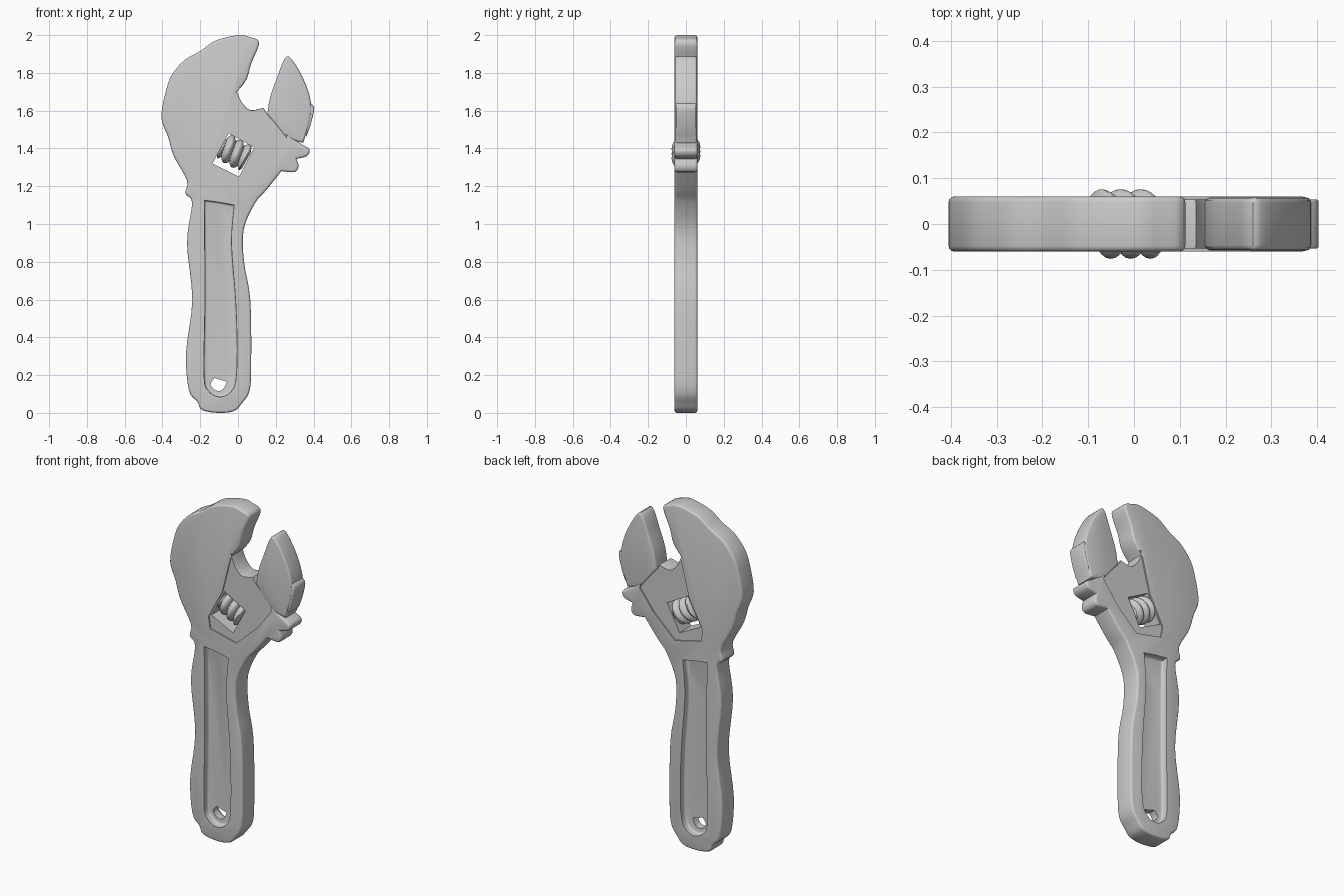
import bpy, bmesh, math
from mathutils import Vector

if "Cube" in bpy.data.objects:
    bpy.data.objects.remove(bpy.data.objects["Cube"])


def smooth_outline(pts, steps=4):
    """Catmull-Rom through (x, z) points; a third value marks a sharp corner."""
    out, n = [], len(pts)
    for i in range(n):
        a, b = pts[i], pts[(i + 1) % n]
        p1, p2 = Vector(a[:2]), Vector(b[:2])
        p0 = p1 if len(a) > 2 else Vector(pts[i - 1][:2])
        p3 = p2 if len(b) > 2 else Vector(pts[(i + 2) % n][:2])
        for k in range(steps):
            t = k / steps
            out.append(0.5 * (2 * p1 + (p2 - p0) * t + (2 * p0 - 5 * p1 + 4 * p2 - p3) * t * t
                              + (3 * p1 - p0 - 3 * p2 + p3) * t ** 3))
    return out


def prism(name, pts, y0, y1, bevel=0.0):
    """Extrude an outline from y0 to y1, rounding both rims."""
    bm = bmesh.new()
    face = bm.faces.new([bm.verts.new((p[0], y0, p[1])) for p in pts])
    geo = bmesh.ops.extrude_face_region(bm, geom=[face])["geom"]
    top = [g for g in geo if isinstance(g, bmesh.types.BMVert)]
    bmesh.ops.translate(bm, verts=top, vec=(0, y1 - y0, 0))
    bmesh.ops.recalc_face_normals(bm, faces=bm.faces)
    if bevel:
        rims = [e for e in bm.edges if abs(e.verts[0].co.y - e.verts[1].co.y) < 1e-6]
        bmesh.ops.bevel(bm, geom=rims, offset=bevel, segments=3, profile=0.5,
                        affect='EDGES', clamp_overlap=False)
    return finish(name, bm)


def finish(name, bm):
    me = bpy.data.meshes.new(name)
    bm.to_mesh(me)
    bm.free()
    ob = bpy.data.objects.new(name, me)
    bpy.context.collection.objects.link(ob)
    return ob


def select(ob):
    bpy.ops.object.select_all(action='DESELECT')
    ob.select_set(True)
    bpy.context.view_layer.objects.active = ob


def cut(ob, cutter):
    cutter.hide_render = True
    mod = ob.modifiers.new("cut", 'BOOLEAN')
    mod.operation, mod.solver, mod.object = 'DIFFERENCE', 'EXACT', cutter
    select(ob)
    bpy.ops.object.modifier_apply(modifier=mod.name)
    bpy.data.objects.remove(cutter)


# Body: handle, neck and fixed jaw
body = prism("handle_and_fixed_jaw", smooth_outline([
    (-0.10, 0.0), (-0.02, 0.01), (0.02, 0.05), (0.062, 0.12), (0.07, 0.28), (0.065, 0.6),
    (0.032, 0.8), (0.03, 0.97), (0.09, 1.11), (0.15, 1.18), (0.23, 1.28, 1),
    (0.30, 1.275), (0.32, 1.305), (0.31, 1.345, 1), (0.365, 1.36), (0.378, 1.395),
    (0.34, 1.42, 1), (0.27, 1.47), (0.165, 1.57), (0.135, 1.615, 1), (0.065, 1.603),
    (0.02, 1.645), (-0.005, 1.70, 1), (0.045, 1.765), (0.07, 1.85), (0.112, 1.96),
    (0.06, 1.99), (0.0, 2.0), (-0.12, 1.97), (-0.20, 1.915), (-0.28, 1.87), (-0.35, 1.79),
    (-0.385, 1.69), (-0.405, 1.56), (-0.37, 1.46), (-0.34, 1.36), (-0.27, 1.23),
    (-0.278, 1.16), (-0.243, 1.11), (-0.27, 0.9), (-0.242, 0.6), (-0.275, 0.32),
    (-0.26, 0.12), (-0.215, 0.06), (-0.19, 0.015)]), -0.06, 0.06, 0.012)

# Handle pockets and shallow neck recess on both sides
pocket = smooth_outline([
    (-0.178, 1.125, 1), (-0.10, 1.115), (-0.02, 1.10, 1), (-0.035, 0.9), (-0.013, 0.6),
    (-0.005, 0.35), (-0.012, 0.17), (-0.045, 0.105), (-0.10, 0.085), (-0.155, 0.115),
    (-0.18, 0.2), (-0.175, 0.6)])
neck = [(0.0, 1.72), (-0.06, 1.48), (-0.15, 1.31), (-0.14, 1.24), (0.03, 1.20),
        (0.17, 1.33), (0.26, 1.45), (0.2, 1.72)]
for s in (-1, 1):
    cut(body, prism("pocket_cutter", pocket, s * 0.022, s * 0.09, 0.012))
    cut(body, prism("neck_cutter", neck, s * 0.053, s * 0.09))

# Through openings: adjuster window and hanging hole
cut(body, prism("window_cutter", [(-0.05, 1.48), (0.085, 1.405), (0.005, 1.25),
                                  (-0.135, 1.32)], -0.1, 0.1))
cut(body, prism("hole_cutter", smooth_outline([
    (-0.145, 0.15), (-0.125, 0.185, 1), (-0.058, 0.165, 1), (-0.08, 0.125),
    (-0.115, 0.118)]), -0.1, 0.1))

# Sliding jaw
jaw = prism("sliding_jaw", smooth_outline([
    (0.155, 1.58, 1), (0.17, 1.67), (0.205, 1.77), (0.25, 1.88), (0.29, 1.865),
    (0.35, 1.76), (0.385, 1.65), (0.382, 1.55), (0.345, 1.43, 1), (0.26, 1.45, 1)]),
    -0.058, 0.058, 0.012)

# Slide rail on the outer edge of the jaw
rail = prism("jaw_rail", smooth_outline([
    (0.36, 1.46, 1), (0.383, 1.52), (0.403, 1.61), (0.385, 1.64, 1), (0.355, 1.56)]),
    -0.054, 0.054, 0.006)

# Adjusting worm screw: a helical ridged cylinder
bm = bmesh.new()
axis, side = Vector((0.87, 0, -0.49)), Vector((0.49, 0, 0.87))
centre, rows, cols = Vector((-0.018, 0, 1.378)), 48, 32
rings = []
for i in range(rows + 1):
    t = i / rows
    ring = []
    for j in range(cols):
        a = 2 * math.pi * j / cols
        r = 0.05 + 0.026 * abs(math.sin(math.pi * 3 * t + a / 2)) ** 0.7
        r *= min(1, 0.72 + 4 * min(t, 1 - t))
        ring.append(bm.verts.new(centre + axis * (t - 0.5) * 0.15
                                 + side * r * math.cos(a) + Vector((0, r * math.sin(a), 0))))
    rings.append(ring)
for a, b in zip(rings, rings[1:]):
    for j in range(cols):
        k = (j + 1) % cols
        bm.faces.new((a[j], a[k], b[k], b[j]))
bm.faces.new(rings[0])
bm.faces.new(rings[-1])
bmesh.ops.recalc_face_normals(bm, faces=bm.faces)
worm = finish("adjusting_screw", bm)

for ob in (body, jaw, rail, worm):
    select(ob)
    bpy.ops.object.shade_smooth_by_angle(angle=math.radians(35))
